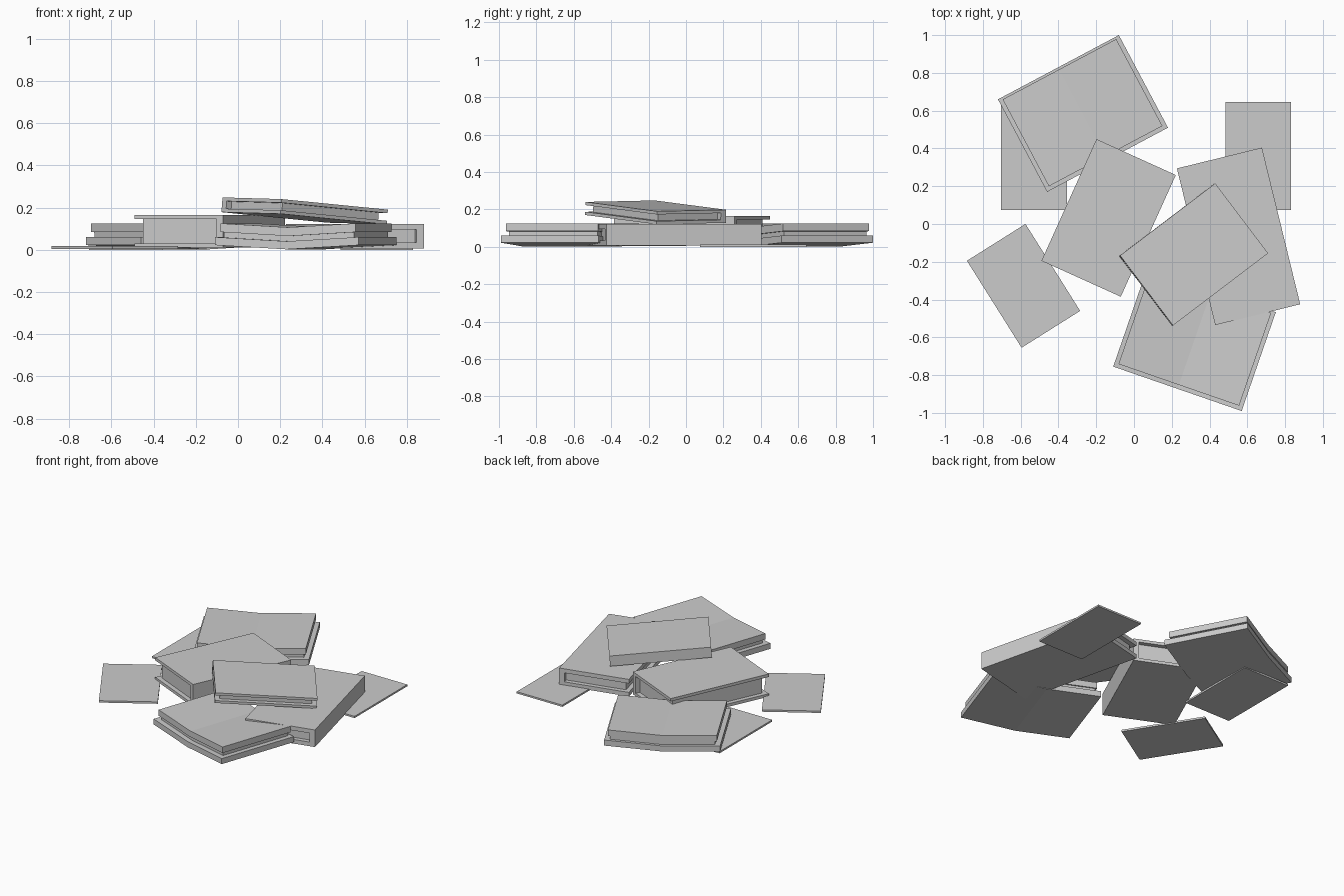
import bpy, bmesh
from mathutils import Vector, Matrix

if "Cube" in bpy.data.objects:
    bpy.data.objects.remove(bpy.data.objects["Cube"])


def frame(o, u, v):
    """Local axes: x along u, y along v, z out of the cover."""
    o, u, v = Vector(o), Vector(u), Vector(v)
    x = u.normalized()
    z = x.cross(v).normalized()
    y = z.cross(x)
    m = Matrix((x, y, z)).transposed().to_4x4()
    m.translation = o
    return m, u.length, v.length


def prism(name, profile, y0, y1, m):
    """Extrude an x/z profile along local y."""
    bm = bmesh.new()
    face = bm.faces.new([bm.verts.new((x, y0, z)) for x, z in profile])
    ext = bmesh.ops.extrude_face_region(bm, geom=[face])
    for g in ext["geom"]:
        if isinstance(g, bmesh.types.BMVert):
            g.co.y = y1
    bmesh.ops.recalc_face_normals(bm, faces=bm.faces)
    me = bpy.data.meshes.new(name)
    bm.to_mesh(me)
    bm.free()
    ob = bpy.data.objects.new(name, me)
    ob.matrix_world = m
    bpy.context.collection.objects.link(ob)


def rect(x0, x1, z0, z1):
    return [(x0, z0), (x1, z0), (x1, z1), (x0, z1)]


def closed_book(name, o, u, v, z0, z1, t, spine=0.035, inset=0.03):
    m, w, l = frame(o, u, v)
    # cover: C-shaped section with the spine at x = w
    s = w - spine
    prism(name + "_cover", [(0, z0), (w, z0), (w, z1), (0, z1), (0, z1 - t),
                            (s, z1 - t), (s, z0 + t), (0, z0 + t)], 0, l, m)
    prism(name + "_pages", rect(inset, s, z0 + t, z1 - t), inset, l - inset, m)


def open_book(name, o, u, v, dip=0.02):
    m, w, l = frame(o, u, v)
    # layers: name, side inset, front inset, back inset, bottom, top
    for part, i, f, b, z0, z1 in (("cover", 0, 0, 0, 0.002, 0.04),
                                  ("lower_pages", 0.035, 0.035, 0.02, 0.04, 0.065),
                                  ("upper_pages", 0.022, 0.022, 0.012, 0.065, 0.106)):
        k = dip * (1 - 2 * i / w)
        prism(f"{name}_{part}", [(i, z0 + k), (w / 2, z0), (w - i, z0 + k),
                                 (w - i, z1 + k), (w / 2, z1), (i, z1 + k)], f, l - b, m)


def sheet(name, o, u, v, z0, z1):
    m, w, l = frame(o, u, v)
    prism(name, rect(0, w, z0, z1), 0, l, m)


# loose sheets on the ground
sheet("sheet_left", (-0.595, -0.655, 0), (0.31, 0.195, 0), (-0.29, 0.46, 0), 0.004, 0.017)
sheet("sheet_right", (0.485, 0.075, 0), (0.345, 0, 0), (0, 0.57, 0), 0, 0.012)
sheet("sheet_back", (-0.705, 0.075, 0), (0.35, 0, 0), (0, 0.57, 0), 0, 0.012)

# open books
open_book("open_book_back", (-0.46, 0.17, 0), (0.64, 0.34, 0), (-0.26, 0.49, 0))
open_book("open_book_front", (-0.11, -0.755, 0), (0.68, -0.235, 0), (0.19, 0.52, 0))

# closed books, the last one tilted on top of the pile
closed_book("middle_book", (-0.49, -0.195, 0), (0.42, -0.19, 0), (0.29, 0.645, 0), 0.01, 0.165, 0.02)
closed_book("right_book", (0.43, -0.535, 0), (0.45, 0.11, 0), (-0.2, 0.83, 0), 0.006, 0.123, 0.028)
closed_book("top_book", (0.71, -0.155, 0.19), (-0.28, 0.37, 0.008), (-0.505, -0.38, 0.05),
            -0.07, 0, 0.017)
